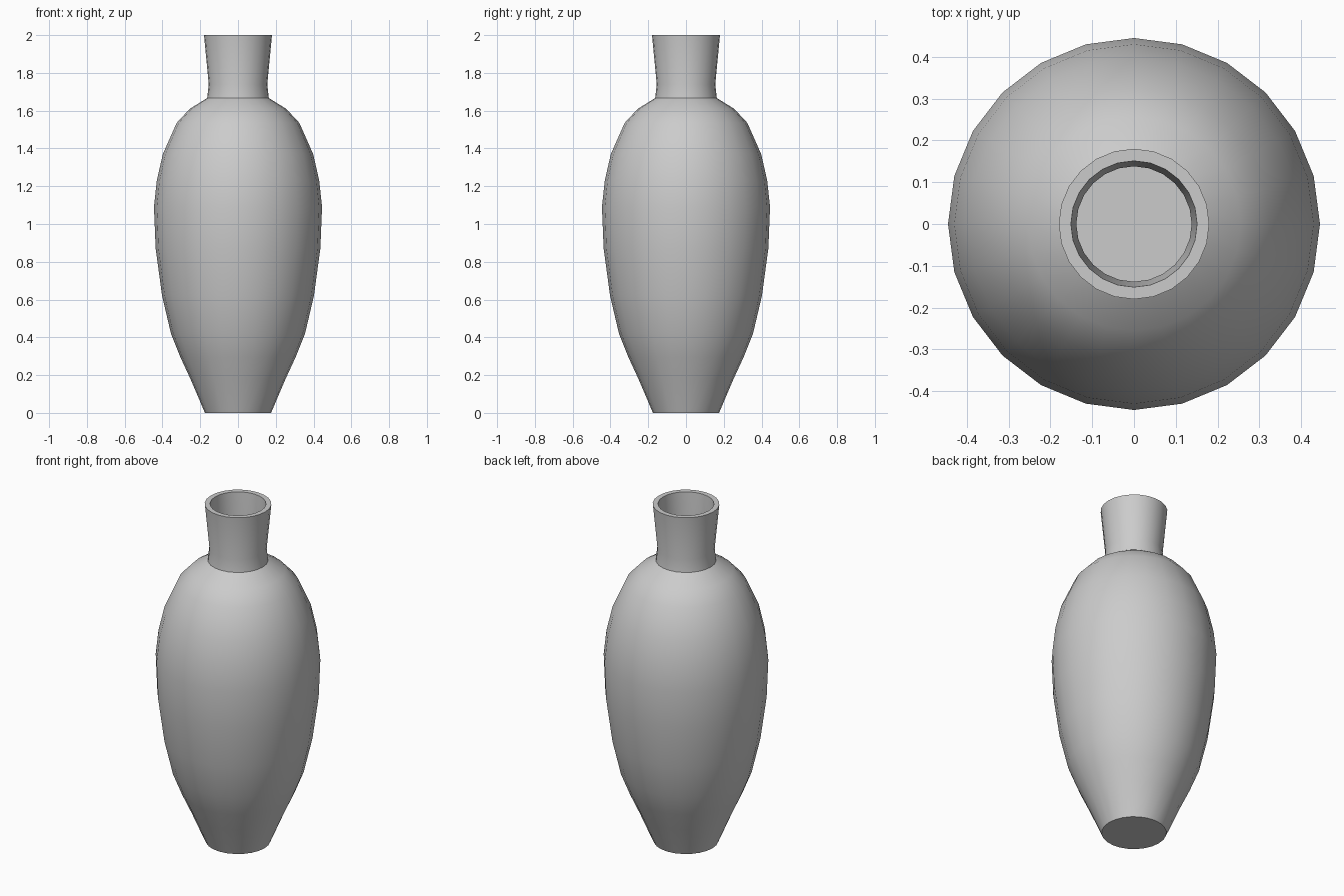
import bpy, bmesh, math

if "Cube" in bpy.data.objects:
    bpy.data.objects.remove(bpy.data.objects["Cube"])

SEGMENTS = 24

# Outer wall, from the base up to the rim (radius, height)
outer = [(0.175, 0), (0.252, 0.18), (0.305, 0.295), (0.355, 0.42),
         (0.402, 0.62), (0.436, 0.87), (0.445, 1.09), (0.43, 1.23),
         (0.398, 1.37), (0.325, 1.535), (0.255, 1.61), (0.163, 1.667),
         (0.155, 1.74), (0.18, 2.0)]

# Inner wall, from the rim down to the floor
inner = [(0.151, 2.0), (0.138, 1.74), (0.138, 1.65), (0.235, 1.59),
         (0.302, 1.52), (0.37, 1.36), (0.402, 1.23), (0.416, 1.09),
         (0.407, 0.87), (0.373, 0.62), (0.326, 0.42), (0.276, 0.295),
         (0.223, 0.18), (0.155, 0.03)]


def lathe(name, profile, segments):
    """Revolve a profile around z and close both ends with a flat disc."""
    bm = bmesh.new()
    rings = []
    for r, z in profile:
        rings.append([bm.verts.new((r * math.cos(2 * math.pi * i / segments),
                                    r * math.sin(2 * math.pi * i / segments), z))
                      for i in range(segments)])
    for a, b in zip(rings, rings[1:]):
        for i in range(segments):
            j = (i + 1) % segments
            bm.faces.new((a[i], a[j], b[j], b[i]))
    bm.faces.new(rings[0][::-1])
    bm.faces.new(rings[-1])
    bmesh.ops.recalc_face_normals(bm, faces=bm.faces)
    mesh = bpy.data.meshes.new(name)
    bm.to_mesh(mesh)
    bm.free()
    obj = bpy.data.objects.new(name, mesh)
    bpy.context.collection.objects.link(obj)
    return obj


# Hollow vase with crisp rim, neck joint and base
vase = lathe("vase", outer + inner, SEGMENTS)
bpy.context.view_layer.objects.active = vase
vase.select_set(True)
bpy.ops.object.shade_smooth_by_angle(angle=math.radians(35))
